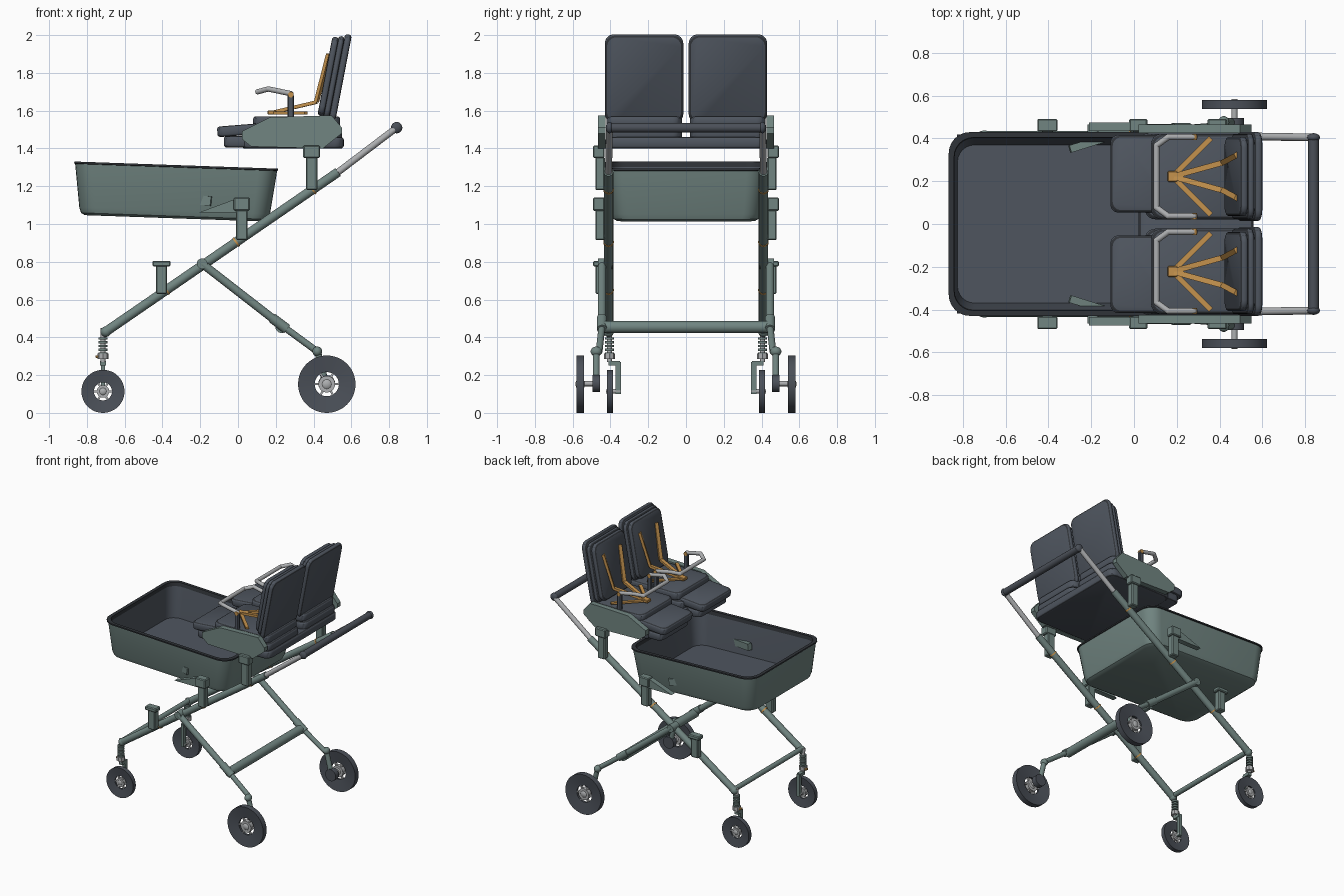
import bpy, bmesh
from math import pi, cos, sin
from mathutils import Vector, Matrix

if "Cube" in bpy.data.objects:
    bpy.data.objects.remove(bpy.data.objects["Cube"])


def material(name, rgb):
    m = bpy.data.materials.new(name)
    m.use_nodes = True
    m.diffuse_color = (*rgb, 1)
    m.node_tree.nodes["Principled BSDF"].inputs["Base Color"].default_value = (*rgb, 1)
    return m


SLATE = material("slate fabric", (0.078, 0.092, 0.115))
BLACK = material("black trim", (0.03, 0.034, 0.04))
RUBBER = material("charcoal rubber", (0.07, 0.08, 0.098))
GREEN = material("grey green", (0.165, 0.235, 0.22))
METAL = material("silver metal", (0.42, 0.43, 0.44))
ORANGE = material("orange strap", (0.56, 0.29, 0.075))
made = []


def add(name, bm, *mats):
    bmesh.ops.recalc_face_normals(bm, faces=bm.faces)
    me = bpy.data.meshes.new(name)
    bm.to_mesh(me)
    bm.free()
    ob = bpy.data.objects.new(name, me)
    for m in mats:
        me.materials.append(m)
    bpy.context.collection.objects.link(ob)
    made.append(ob)
    return ob


def span(p, q):
    """Matrix at the midpoint with local z along p to q."""
    p, q = Vector(p), Vector(q)
    rot = (q - p).to_track_quat('Z', 'Y').to_matrix().to_4x4()
    return Matrix.Translation((p + q) / 2) @ rot, (q - p).length


def tube(name, p, q, r, mat, sides=20):
    m, length = span(p, q)
    bm = bmesh.new()
    bmesh.ops.create_cone(bm, cap_ends=True, segments=sides, radius1=r,
                          radius2=r, depth=length, matrix=m)
    return add(name, bm, mat)


def strap(name, p, q, w, t, mat):
    m, length = span(p, q)
    bm = bmesh.new()
    bmesh.ops.create_cube(bm, size=1, matrix=m @ Matrix.Diagonal((w, t, length, 1)))
    return add(name, bm, mat)


def box(name, loc, size, mat, bevel=0.006):
    bm = bmesh.new()
    bmesh.ops.create_cube(bm, size=1, matrix=Matrix.Translation(loc) @ Matrix.Diagonal((*size, 1)))
    bmesh.ops.bevel(bm, geom=bm.edges[:], offset=bevel, segments=1, affect='EDGES')
    return add(name, bm, mat)


def ball(name, loc, size, mat):
    bm = bmesh.new()
    bmesh.ops.create_uvsphere(bm, u_segments=20, v_segments=12, radius=1,
                              matrix=Matrix.Translation(loc) @ Matrix.Diagonal((*size, 1)))
    return add(name, bm, mat)


def prism(name, outline, y0, y1, mat):
    bm = bmesh.new()
    face = bm.faces.new([bm.verts.new((x, y0, z)) for x, z in outline])
    out = bmesh.ops.extrude_face_region(bm, geom=[face])
    verts = [v for v in out["geom"] if isinstance(v, bmesh.types.BMVert)]
    bmesh.ops.translate(bm, verts=verts, vec=(0, y1 - y0, 0))
    return add(name, bm, mat)


def loft(name, rings, mats, picks, loc, tilt):
    """Skin stacked rounded rectangles (half x, half y, corner radius, z)."""
    bm, loops = bmesh.new(), []
    for hx, hy, r, z in rings:
        loop = []
        for k in range(4):
            sx, sy = ((1, 1), (-1, 1), (-1, -1), (1, -1))[k]
            for i in range(7):
                a = (k + i / 6) * pi / 2
                loop.append(bm.verts.new((sx * (hx - r) + r * cos(a), sy * (hy - r) + r * sin(a), z)))
        loops.append(loop)
    n = len(loops[0])
    for j in range(len(loops) - 1):
        for i in range(n):
            f = bm.faces.new((loops[j][i], loops[j][(i + 1) % n], loops[j + 1][(i + 1) % n], loops[j + 1][i]))
            f.material_index = picks[j]
    bm.faces.new(loops[0][::-1])
    bm.faces.new(loops[-1]).material_index = picks[-1]
    ob = add(name, bm, *mats)
    ob.location, ob.rotation_euler = loc, (0, tilt, 0)
    return ob


def cushion(name, loc, half, r, tilt=0, e=0.012):
    hx, hy, hz = half
    rings = [(hx - d, hy - d, r, z) for d, z in
             ((e, -hz), (e * .3, -hz + e * .4), (0, -hz + e), (0, hz - e), (e * .3, hz - e * .4), (e, hz))]
    # dark piping around the rounded edges, fabric elsewhere
    return loft(name, rings, (SLATE, BLACK), (1, 0, 0, 0, 1, 0), loc, tilt)


def wheel(name, x, y, z, r, w):
    prof = [(r, -.5), (r, .5), (.42 * r, .2), (.42 * r, -.2)]
    bm, n = bmesh.new(), 48
    rings = [[bm.verts.new((x + a * cos(t * 2 * pi / n), y + b * w, z + a * sin(t * 2 * pi / n)))
              for a, b in prof] for t in range(n)]
    for t in range(n):
        for i in range(4):
            a, b, j = rings[t], rings[(t + 1) % n], (i + 1) % 4
            bm.faces.new((a[i], a[j], b[j], b[i]))
    add(name + "_tyre", bm, RUBBER)
    for k in range(6):
        a = k * pi / 3
        strap(name + "_spoke", (x, y, z), (x + .44 * r * cos(a), y, z + .44 * r * sin(a)), w * .4, .011, METAL)
    tube(name + "_hub", (x, y - w * .4, z), (x, y + w * .4, z), .29 * r, METAL)
    ball(name + "_hub_cap", (x, y, z), (.22 * r, w * .6, .22 * r), METAL)


# Bassinet: green shell, dark rim and lining
loft("bassinet", [(.475, .365, .08, -.14), (.495, .385, .09, -.128), (.505, .395, .09, -.1),
                  (.535, .422, .1, .13), (.54, .43, .1, .132), (.54, .43, .1, .142),
                  (.515, .405, .09, .142), (.512, .4, .09, .115), (.49, .37, .08, -.115)],
     (GREEN, BLACK, SLATE), (0, 0, 0, 1, 1, 1, 1, 2, 2), (-.332, 0, 1.17), .035)

# Shared seat base
cushion("seat_base", (.29, 0, 1.43), (.27, .425, .03), .05)

for s in (1, -1):
    side = "left" if s > 0 else "right"
    Y = lambda v: s * v

    # Seat and leg rest cushions
    c = Y(.222)
    cushion(side + "_seat_lower", (.3, c, 1.48), (.25, .2, .03), .05)
    cushion(side + "_seat_cushion", (.31, c, 1.54), (.23, .2, .03), .05)
    cushion(side + "_leg_rest_lower", (.06, Y(.235), 1.435), (.135, .175, .03), .04)
    cushion(side + "_leg_rest_upper", (.05, Y(.235), 1.5), (.16, .182, .028), .04, -.08)

    # Layered backrest
    lean = pi / 2 + .19
    for part, off, hl, hy, ht in (("shell", .04, .238, .208, .018), ("pad", .008, .222, .2, .016),
                                  ("cushion", -.022, .212, .185, .018)):
        cushion(side + "_back_" + part, (.5 + off, c, 1.777 - off * .19), (hl, hy, ht), .05, lean)

    # Harness with buckle
    box(side + "_buckle", (.18, c, 1.59), (.045, .05, .022), ORANGE, .004)
    for d in (1, -1):
        strap(side + "_lap_strap", (.18, c, 1.588), (.36, c + d * .18, 1.588), .024, .014, ORANGE)
        pts = [(.18, c, 1.59), (.415, c + d * .065, 1.645), (.48, c + d * .1, 1.9)]
        for p, q in zip(pts, pts[1:]):
            strap(side + "_shoulder_strap", p, q, .026, .018, ORANGE)
        box(side + "_bar_post", (.28, c + d * .185, 1.62), (.035, .025, .13), SLATE)
        tube(side + "_bar_pivot", (.28, c + d * .17, 1.685), (.28, c + d * .2, 1.685), .015, ORANGE)

    # Bumper bar
    half = [(.28, .185, 1.69), (.16, .185, 1.715), (.105, .145, 1.7)]
    path = [(x, c + y, z) for x, y, z in half] + [(x, c - y, z) for x, y, z in half[::-1]]
    for p, q in zip(path, path[1:]):
        tube(side + "_bumper_bar", p, q, .014, METAL)
        ball(side + "_bumper_joint", q, (.014,) * 3, METAL)

    # Seat side plate
    prism(side + "_seat_side", [(.02, 1.45), (.02, 1.49), (.17, 1.565), (.495, 1.575), (.55, 1.51),
                                (.55, 1.48), (.45, 1.4), (.07, 1.41)], Y(.425), Y(.465), GREEN)

    # Main rail and handle tube
    front, top, grip = (-.7, Y(.41), .43), (.53, Y(.41), 1.275), (.84, Y(.405), 1.51)
    tube(side + "_main_rail", front, top, .025, GREEN)
    tube(side + "_handle_tube", top, grip, .018, METAL)
    ball(side + "_handle_end", grip, (.03, .02, .03), RUBBER)
    ball(side + "_rail_end", front, (.028, .028, .028), GREEN)
    for x, z in ((-.38, .65), (-.01, .904), (.395, 1.182)):
        tube(side + "_rail_clip", (x - .004, Y(.41), z - .003), (x + .004, Y(.41), z + .003), .028, ORANGE)

    # Rear leg
    tube(side + "_rear_leg", (-.19, Y(.445), .79), (.2, Y(.445), .487), .022, GREEN)
    tube(side + "_rear_leg_joint", (.18, Y(.445), .503), (.26, Y(.445), .443), .027, GREEN)
    tube(side + "_rear_leg_end", (.24, Y(.445), .457), (.42, Y(.46), .325), .018, GREEN)
    tube(side + "_leg_pivot", (-.19, Y(.39), .79), (-.19, Y(.465), .79), .028, GREEN)

    # Rear wheel, arm and axle
    ball(side + "_rear_knuckle", (.42, Y(.475), .325), (.026, .03, .026), GREEN)
    tube(side + "_rear_arm", (.42, Y(.475), .33), (.47, Y(.475), .13), .018, GREEN)
    tube(side + "_rear_bearing", (.47, Y(.455), .155), (.47, Y(.495), .155), .045, RUBBER)
    tube(side + "_rear_axle", (.47, Y(.48), .155), (.47, Y(.56), .155), .014, METAL)
    wheel(side + "_rear_wheel", .47, Y(.56), .152, .152, .042)

    # Front suspension, one-sided fork and wheel
    tube(side + "_front_post", (-.715, Y(.405), .45), (-.715, Y(.405), .27), .013, METAL)
    for k in range(5):
        z = .4 - k * .02
        tube(side + "_spring_coil", (-.715, Y(.405), z), (-.715, Y(.405), z - .012), .024, GREEN)
    tube(side + "_front_collar", (-.715, Y(.405), .315), (-.715, Y(.405), .285), .03, METAL, 8)
    box(side + "_front_lock", (-.745, Y(.4), .298), (.02, .025, .014), ORANGE, .003)
    strap(side + "_fork_top", (-.715, Y(.41), .262), (-.715, Y(.35), .262), .03, .024, GREEN)
    strap(side + "_fork_leg", (-.715, Y(.358), .27), (-.715, Y(.358), .1), .022, .03, GREEN)
    tube(side + "_front_axle", (-.715, Y(.345), .115), (-.715, Y(.4), .115), .012, METAL)
    wheel(side + "_front_wheel", -.715, Y(.403), .114, .114, .033)

    # Attachment adapters on the rail
    for x, lo, mid, hi, w in ((-.405, .635, .775, .805, .095), (.02, .92, 1.07, 1.14, .085),
                              (.39, 1.185, 1.35, 1.415, .09)):
        box(side + "_adapter_head", (x, Y(.462), (mid + hi) / 2), (w, .06, hi - mid), GREEN)
        box(side + "_adapter_body", (x, Y(.455), (lo + mid) / 2), (.06, .05, mid - lo + .01), GREEN)

    # Bassinet clips outside and inside the shell
    prism(side + "_bassinet_wing", [(-.21, 1.06), (0, 1.06), (.03, 1.08), (.03, 1.14), (-.02, 1.13)],
          Y(.435), Y(.475), GREEN)
    strap(side + "_bassinet_latch", (-.3, Y(.35), 1.14), (-.14, Y(.4), 1.12), .035, .05, GREEN)

# Cross bars and push handle
tube("rear_cross_bar", (.23, -.445, .455), (.23, .445, .455), .032, GREEN)
tube("front_cross_bar", (-.7, -.41, .44), (-.7, .41, .44), .018, GREEN)
tube("push_handle", (.84, -.395, 1.51), (.84, .395, 1.51), .025, RUBBER)

# Soft shading with crisp edges
for ob in made:
    ob.select_set(True)
bpy.context.view_layer.objects.active = made[0]
bpy.ops.object.shade_smooth_by_angle(angle=.6)
